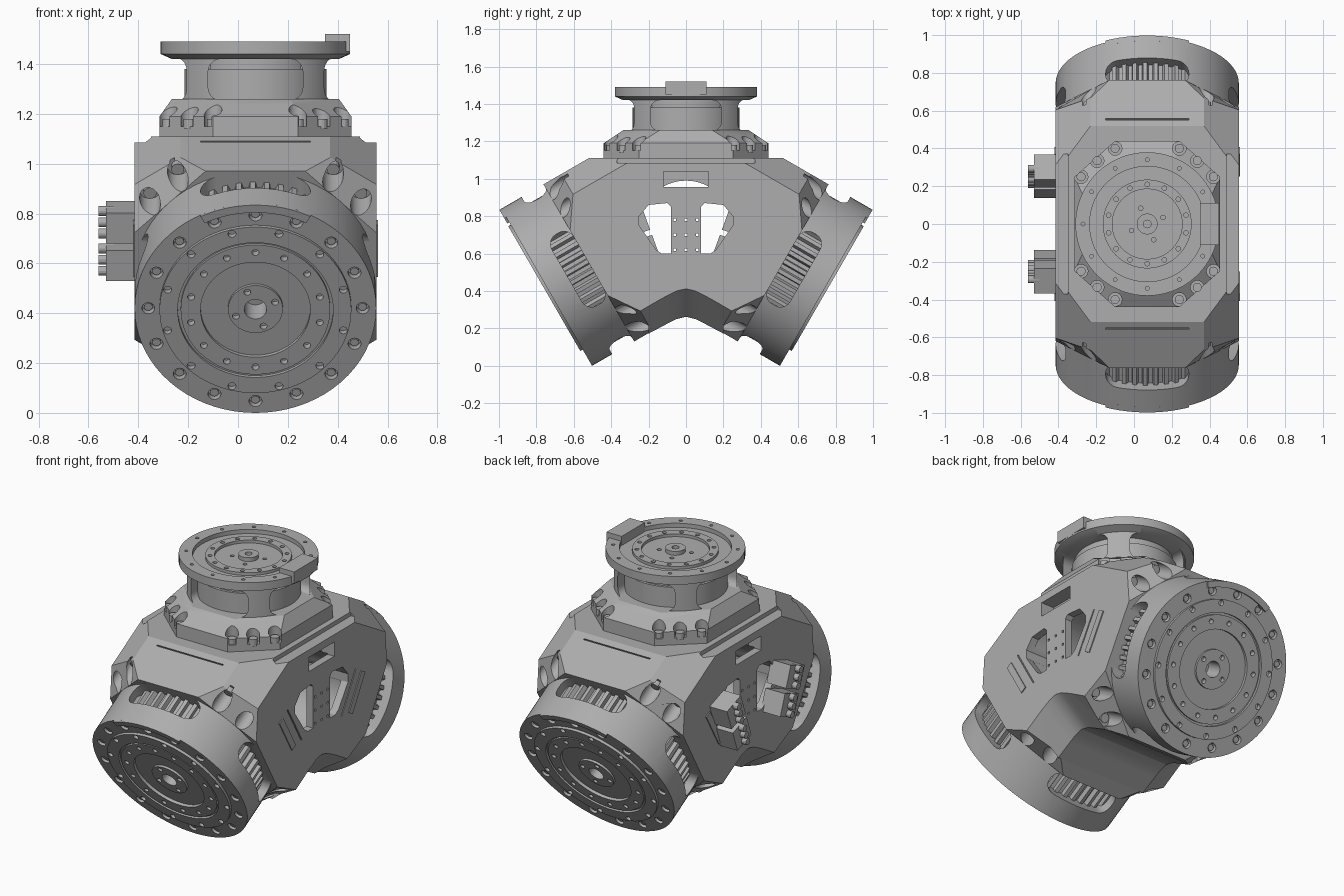
import bpy, bmesh, math
from mathutils import Matrix, Vector
from math import cos, sin, pi, radians

if "Cube" in bpy.data.objects:
    bpy.data.objects.remove(bpy.data.objects["Cube"])

CX, HUB_Z, R = 0.07, 0.85, 0.485
grey = bpy.data.materials.new("machined_grey")
grey.use_nodes = True
grey.diffuse_color = (0.42, 0.42, 0.42, 1)
grey.node_tree.nodes["Principled BSDF"].inputs["Base Color"].default_value = (0.42, 0.42, 0.42, 1)

HUB = Matrix.Translation((CX, 0, 0))


def arm_frame(side):
    """Local x = width, y = upward across the arm, z = outward along the arm."""
    c, s = cos(radians(30)), sin(radians(30))
    return Matrix(((1, 0, 0, CX), (0, side * s, side * c, 0),
                   (0, c, -s, HUB_Z), (0, 0, 0, 1)))


def loft(bm, sections):
    rings = [[bm.verts.new(p) for p in sec] for sec in sections]
    n = len(rings[0])
    for a, b in zip(rings, rings[1:]):
        for i in range(n):
            j = (i + 1) % n
            bm.faces.new((a[i], a[j], b[j], b[i]))
    bm.faces.new(rings[0][::-1])
    bm.faces.new(rings[-1])


def circle(r, z, n=72):
    return [(r * cos(2 * pi * i / n), r * sin(2 * pi * i / n), z) for i in range(n)]


def lathe(bm, profile):
    loft(bm, [circle(r, z) for r, z in profile])


def box(bm, lo, hi, turn=0):
    lo, hi = Vector(lo), Vector(hi)
    m = Matrix.Translation((lo + hi) / 2) @ Matrix.Rotation(turn, 4, 'X') @ Matrix.Diagonal((*(hi - lo), 1))
    bmesh.ops.create_cube(bm, size=1, matrix=m)


def peg(bm, r, x, y, z0, z1, n=14):
    bmesh.ops.create_cone(bm, cap_ends=True, segments=n, radius1=r, radius2=r,
                          depth=z1 - z0, matrix=Matrix.Translation((x, y, (z0 + z1) / 2)))


def peg_ring(bm, r, ring, count, z0, z1, start=0):
    for i in range(count):
        a = start + 2 * pi * i / count
        peg(bm, r, ring * cos(a), ring * sin(a), z0, z1)


def slots(bm, half, z0, z1, floor, top, corner):
    """Four round-cornered windows around a drum."""
    mid, hz = (z0 + z1) / 2, (z1 - z0) / 2
    outline = []
    for k, (su, sz) in enumerate(((1, 1), (-1, 1), (-1, -1), (1, -1))):
        for i in range(6):
            a = k * pi / 2 + i * pi / 10
            outline.append((su * (half - corner) + corner * cos(a), mid + sz * (hz - corner) + corner * sin(a)))
    for q in range(4):
        d, u = (cos(q * pi / 2), sin(q * pi / 2)), (-sin(q * pi / 2), cos(q * pi / 2))
        loft(bm, [[(d[0] * r + u[0] * w, d[1] * r + u[1] * w, z) for w, z in outline] for r in (floor, top)])


def octagon(hx, cx, hy, cy, z):
    return [(hx, -cy, z), (hx, cy, z), (cx, hy, z), (-cx, hy, z),
            (-hx, cy, z), (-hx, -cy, z), (-cx, -hy, z), (cx, -hy, z)]


def finish(name, bm, frame, cutters=()):
    bmesh.ops.transform(bm, matrix=frame, verts=bm.verts)
    bmesh.ops.recalc_face_normals(bm, faces=bm.faces)
    me = bpy.data.meshes.new(name)
    bm.to_mesh(me)
    bm.free()
    ob = bpy.data.objects.new(name, me)
    bpy.context.scene.collection.objects.link(ob)
    for c in cutters:
        mod = ob.modifiers.new("cut", 'BOOLEAN')
        mod.operation, mod.solver, mod.object = 'DIFFERENCE', 'EXACT', c
    if cutters:
        bpy.context.view_layer.update()
        dg = bpy.context.evaluated_depsgraph_get()
        ob.data = bpy.data.meshes.new_from_object(ob.evaluated_get(dg))
        ob.modifiers.clear()
    ob.data.materials.clear()
    ob.data.materials.append(grey)
    return ob


def smooth(ob):
    bpy.ops.object.select_all(action='DESELECT')
    ob.select_set(True)
    bpy.context.view_layer.objects.active = ob
    bpy.ops.object.shade_smooth_by_angle(angle=radians(25))


def make(name, frame, build, cutters=()):
    bm = bmesh.new()
    build(bm)
    return finish(name, bm, frame, cutters)


# Hub cutters: hollow centre, side windows, upper pockets and deck steps
def cavity(bm):
    bmesh.ops.create_cone(bm, cap_ends=True, segments=48, radius1=0.25, radius2=0.25, depth=0.88,
                          matrix=Matrix.Translation((0, 0, 0.74)) @ Matrix.Rotation(pi / 2, 4, 'Y'))


def windows(bm):
    shape = ((.08, .60), (.13, .60), (.16, .62), (.25, .75), (.25, .80), (.20, .86), (.10, .87), (.08, .85))
    for side in (-1, 1):
        loft(bm, [[(x, side * y, z) for y, z in shape] for x in (-.6, .6)])
        box(bm, (side * .40, -.12, .955), (side * .6, .12, 1.04))
        box(bm, (side * .42, -.37, 1.085), (side * .6, .37, 1.2))
        for y in (-.06, 0, .06):
            for z in (.62, .70, .78):
                box(bm, (side * .43, y - .007, z - .007), (side * .6, y + .007, z + .007))


hub_cutters = [make("cavity_cutter", HUB, cavity), make("window_cutter", HUB, windows)]
helpers = list(hub_cutters)
solids = []

POCKETS = [(sx * .53 * cos(radians(a)), sy * .53 * sin(radians(a)))
           for sx in (-1, 1) for sy in (-1, 1) for a in (37, 54)]


def pocket_cut(bm):
    for x, y in POCKETS:
        peg(bm, .042, x, y, .46, .75, 20)
    box(bm, (-.22, .475, .357), (.22, .6, .364))
    for sx in (-1, 1):
        box(bm, (sx * .477, -.15, .30), (sx * .6, .12, .308))


def drum_cut(bm):
    slots(bm, .22, .60, .735, .35, .6, .06)
    peg_ring(bm, .026, .43, 16, .83, .95, pi / 2)
    peg_ring(bm, .016, .365, 12, .85, .95, pi / 12)
    peg_ring(bm, .014, .265, 14, .84, .95, pi / 14)
    peg_ring(bm, .014, .085, 4, .84, .95, pi / 8)


def drum(bm):
    lathe(bm, ((R, .40), (R, .86), (.385, .86), (.385, .875), (.312, .875), (.312, .86), (.30, .86),
               (.30, .872), (.22, .872), (.22, .855), (.11, .855), (.11, .868), (.045, .868), (.045, .7)))


def fins(bm):
    n = 96
    ring = [(.435 if i % 4 < 2 else .41, 2 * pi * (i + .5 * (i % 2)) / (2 * n)) for i in range(2 * n)]
    loft(bm, [[(r * cos(a), r * sin(a), z) for r, a in ring] for z in (.58, .755)])


def bolts(bm):
    for x, y in POCKETS:
        peg(bm, .026, x, y, .45, .49)
    peg_ring(bm, .017, .43, 16, .82, .85, pi / 2)


def rim_tab(bm):
    arc = [radians(63 + 54 * i / 12) for i in range(13)]
    outline = [(R, a) for a in arc] + [(.45, a) for a in reversed(arc)]
    loft(bm, [[(r * cos(a), r * sin(a), z) for r, a in outline] for z in (.84, .872)])


# Two slanted arms, front and back
for side, label in ((-1, "front"), (1, "back")):
    F = arm_frame(side)
    pockets = make(label + "_pocket_cutter", F, pocket_cut)
    faces = make(label + "_drum_cutter", F, drum_cut)
    helpers += [pockets, faces]
    bm = bmesh.new()
    loft(bm, [octagon(R, .30, R, .36, -.3), octagon(R, .30, R, .36, .49), octagon(R, .2, R, .2, .60)])
    bmesh.ops.transform(bm, matrix=F, verts=bm.verts)
    for co, no in (((0, 0, 0), (0, -side, 0)), ((0, 0, 1.11), (0, 0, 1))):
        cut = bmesh.ops.bisect_plane(bm, geom=bm.verts[:] + bm.edges[:] + bm.faces[:],
                                     plane_co=co, plane_no=no, clear_outer=True)
        bmesh.ops.holes_fill(bm, edges=[e for e in bm.edges if e.is_boundary])
    solids.append(finish(label + "_arm_housing", bm, Matrix(), hub_cutters + [pockets]))
    solids.append(make(label + "_drum", F, drum, [faces]))
    solids.append(make(label + "_drum_fins", F, fins))
    solids.append(make(label + "_bolts", F, bolts))
    solids.append(make(label + "_rim_tab", F, rim_tab))
    solids.append(make(label + "_side_plates", F, lambda bm: [
        box(bm, (sx * .48, -.12, .36), (sx * .491, .12, .40)) for sx in (-1, 1)]))


# Rounded underside between the arms
def saddle(bm):
    curve = ((-.2, .172), (-.1, .225), (-.05, .25), (0, .262), (.05, .25), (.1, .225), (.2, .172))
    loft(bm, [[(x, y, z + up) for y, z in curve] + [(x, .15, .48), (x, -.15, .48)]
              for x, up in ((-R, .15), (-.3, 0), (.3, 0), (R, .15))])


solids.append(make("underside_saddle", HUB, saddle))

# Top neck
NECK_BOLTS = [(sx * x, sy * y) for sx in (-1, 1) for sy in (-1, 1)
              for x, y in ((.17, .40), (.265, .335), (.35, .25))]


def neck(bm):
    lathe(bm, ((.335, 1.1), (.335, 1.42), (.38, 1.44), (.38, 1.49), (.305, 1.49), (.305, 1.465), (.235, 1.465),
               (.235, 1.482), (.185, 1.482), (.185, 1.465), (.055, 1.465), (.055, 1.488), (.02, 1.488), (.02, 1.35)))


def neck_cut(bm):
    slots(bm, .19, 1.255, 1.42, .2, .5, .05)
    peg_ring(bm, .01, .34, 12, 1.46, 1.6)
    peg_ring(bm, .012, .21, 14, 1.46, 1.6, pi / 14)
    peg_ring(bm, .012, .09, 4, 1.44, 1.6, pi / 8)


def neck_base(bm):
    loft(bm, [octagon(.385, .17, .44, .25, z) for z in (1.08, 1.19)] + [octagon(.335, .14, .335, .14, 1.26)])


neck_cutter = make("neck_cutter", HUB, neck_cut)
base_cutter = make("neck_base_cutter", HUB, lambda bm: [peg(bm, .036, x, y, 1.15, 1.4, 20) for x, y in NECK_BOLTS])
helpers += [neck_cutter, base_cutter]
solids.append(make("neck", HUB, neck, [neck_cutter]))
solids.append(make("neck_base", HUB, neck_base, [base_cutter]))
solids.append(make("neck_bolts", HUB, lambda bm: [peg(bm, .024, x, y, 1.14, 1.18) for x, y in NECK_BOLTS]))
solids.append(make("neck_core", HUB, lambda bm: lathe(bm, ((.285, 1.24), (.285, 1.38), (.27, 1.38), (.27, 1.43)))))
solids.append(make("neck_tab", HUB, lambda bm: box(bm, (.28, -.11, 1.45), (.38, .11, 1.52))))


# Cable connectors on the right side
def connector(bm, side):
    for y, z in ((.28, .765), (.225, .615)):
        box(bm, (-.53, side * y - .07, z - .065), (-.40, side * y + .07, z + .065), side * radians(-20))
        for k in (-.045, 0, .045):
            bmesh.ops.create_cone(bm, cap_ends=True, segments=14, radius1=.02, radius2=.02, depth=.06,
                                  matrix=Matrix.Translation((-.53, side * y + side * k * .3, z + k))
                                  @ Matrix.Rotation(pi / 2, 4, 'Y'))


for side, label in ((-1, "front"), (1, "back")):
    solids.append(make(label + "_connector", Matrix(), lambda bm: connector(bm, side)))

for h in helpers:
    bpy.data.objects.remove(h)
for ob in solids:
    smooth(ob)
